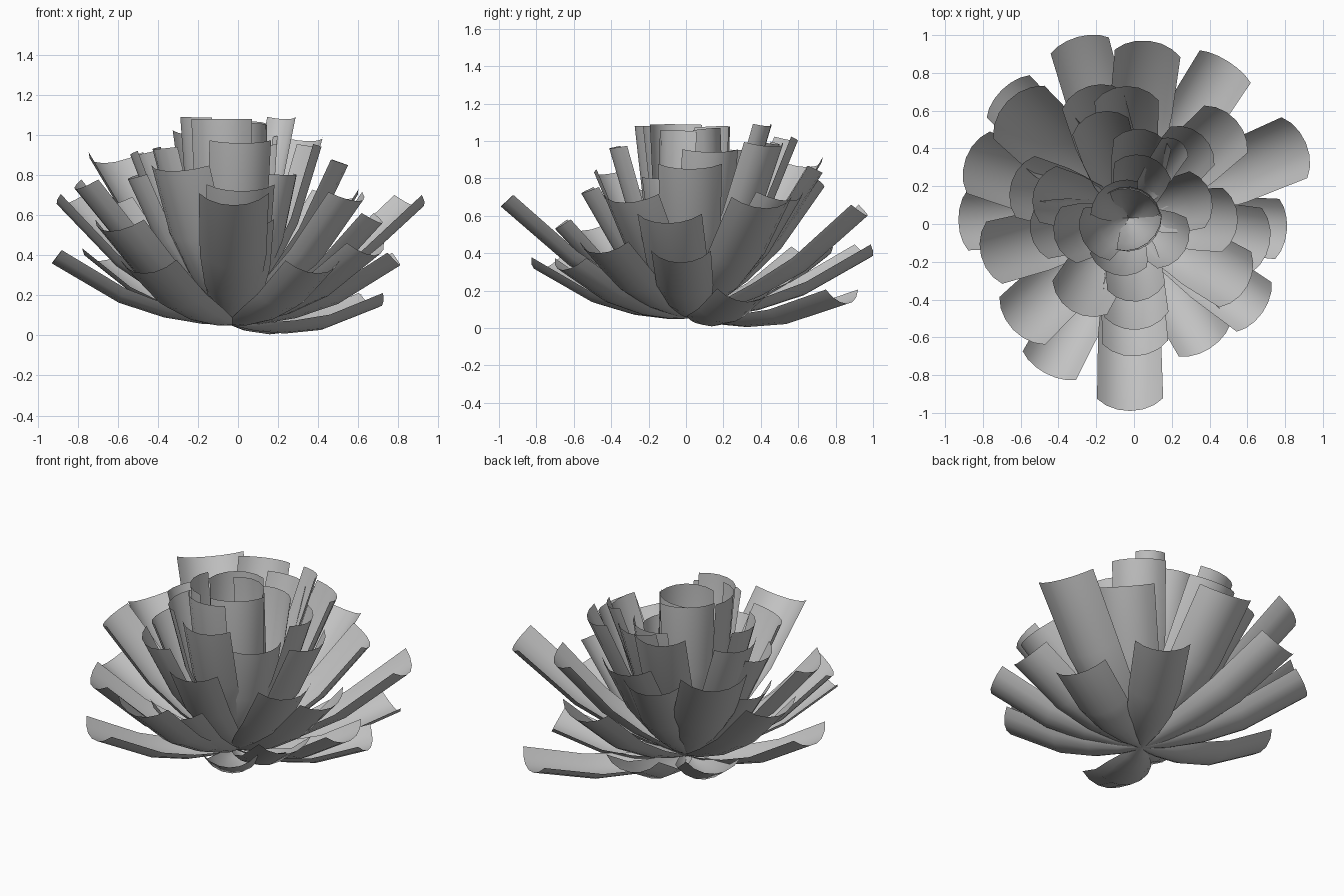
import bpy
import bmesh
from math import sin, cos
from mathutils import Vector

default_cube = bpy.data.objects.get("Cube")
if default_cube:
    bpy.data.objects.remove(default_cube, do_unlink=True)

# One plain grey for every petal
grey = bpy.data.materials.new("petal_grey")
grey.use_nodes = True
shade = (0.54, 0.54, 0.54, 1.0)
grey.diffuse_color = shade
grey.node_tree.nodes["Principled BSDF"].inputs["Base Color"].default_value = shade

BASE = Vector((-0.03, 0.03, 0.05))
# Position along the petal, and relative width there
STATIONS = ((0, 0.15), (0.15, 0.5), (0.35, 0.8), (0.6, 0.95), (1, 1))
ACROSS = 6
CURL = 0.95  # half angle of the arc across a petal


def add_petal(bm, tip, width, sag):
    """Strip with an arc section that bows outward between root and tip."""
    chord = Vector(tip) - BASE
    side = Vector((-chord.y, chord.x, 0)).normalized()
    inward = chord.normalized().cross(side)
    rows = []
    for s, taper in STATIONS:
        centre = BASE + chord * s - inward * sag * 4 * s * (1 - s)
        tangent = chord - inward * sag * 4 * (1 - 2 * s)
        normal = tangent.normalized().cross(side)
        radius = taper * width / 2 / sin(CURL)
        row = []
        for j in range(ACROSS + 1):
            angle = CURL * (2 * j / ACROSS - 1)
            offset = side * sin(angle) + normal * (1 - cos(angle))
            row.append(bm.verts.new(centre + offset * radius))
        rows.append(row)
    for low, high in zip(rows, rows[1:]):
        for j in range(ACROSS):
            face = bm.faces.new((low[j], high[j], high[j + 1], low[j + 1]))
            face.smooth = True


def build_ring(name, tips, width, sag):
    bm = bmesh.new()
    for tip in tips:
        add_petal(bm, tip, width, sag)
    bmesh.ops.recalc_face_normals(bm, faces=bm.faces)
    mesh = bpy.data.meshes.new(name)
    bm.to_mesh(mesh)
    bm.free()
    mesh.materials.append(grey)
    ring = bpy.data.objects.new(name, mesh)
    bpy.context.collection.objects.link(ring)


# Each ring lists the tip position of its petals
low_tips = [
    (-0.3, 0.99, 0.38),
    (0.5, 0.86, 0.13),
    (0.7, 0.33, 0.14),
    (0.81, -0.03, 0.35),
    (0.68, -0.47, 0.4),
    (0.4, -0.66, 0.31),
    (-0.47, -0.79, 0.31),
    (-0.93, 0.02, 0.36),
    (-0.7, 0.71, 0.37),
]
spreading_tips = [
    (0.08, 0.97, 0.6),
    (0.91, 0.43, 0.64),
    (0.72, -0.1, 0.56),
    (-0.02, -0.99, 0.65),
    (-0.64, -0.56, 0.52),
    (-0.89, 0.35, 0.65),
    (0.01, -0.7, 0.53),
]
rising_tips = [
    (0.54, 0.55, 0.68),
    (-0.04, 0.73, 0.83),
    (-0.24, 0.73, 0.75),
    (-0.81, -0.17, 0.73),
    (0.6, -0.33, 0.67),
    (0.02, -0.56, 0.72),
    (-0.33, -0.46, 0.82),
    (-0.65, 0.22, 0.65),
    (0.55, 0.02, 0.85),
]
upright_tips = [
    (-0.2, 0.59, 1.0),
    (0.06, 0.5, 0.98),
    (0.36, 0.47, 0.97),
    (0.41, 0.15, 0.94),
    (0.02, -0.41, 0.96),
    (-0.53, 0.18, 0.9),
    (-0.55, -0.04, 0.78),
    (-0.42, -0.08, 0.93),
    (0.27, -0.14, 0.8),
]
heart_tips = [
    (-0.1, -0.27, 1.08),
    (-0.27, -0.09, 1.09),
    (0.07, 0.36, 0.95),
    (0.07, -0.1, 1.06),
    (-0.15, 0.2, 1.08),
    (0.03, 0.17, 1.07),
]

build_ring("low_petals", low_tips, 0.32, 0.08)
build_ring("spreading_petals", spreading_tips, 0.35, 0.09)
build_ring("rising_petals", rising_tips, 0.34, 0.075)
build_ring("broad_petal", [(-0.67, 0.65, 0.86)], 0.39, 0.075)
build_ring("upright_petals", upright_tips, 0.31, 0.07)
build_ring("heart_petals", heart_tips, 0.31, 0.08)
build_ring("narrow_petal", [(0.24, 0.44, 1.08)], 0.17, 0.05)
